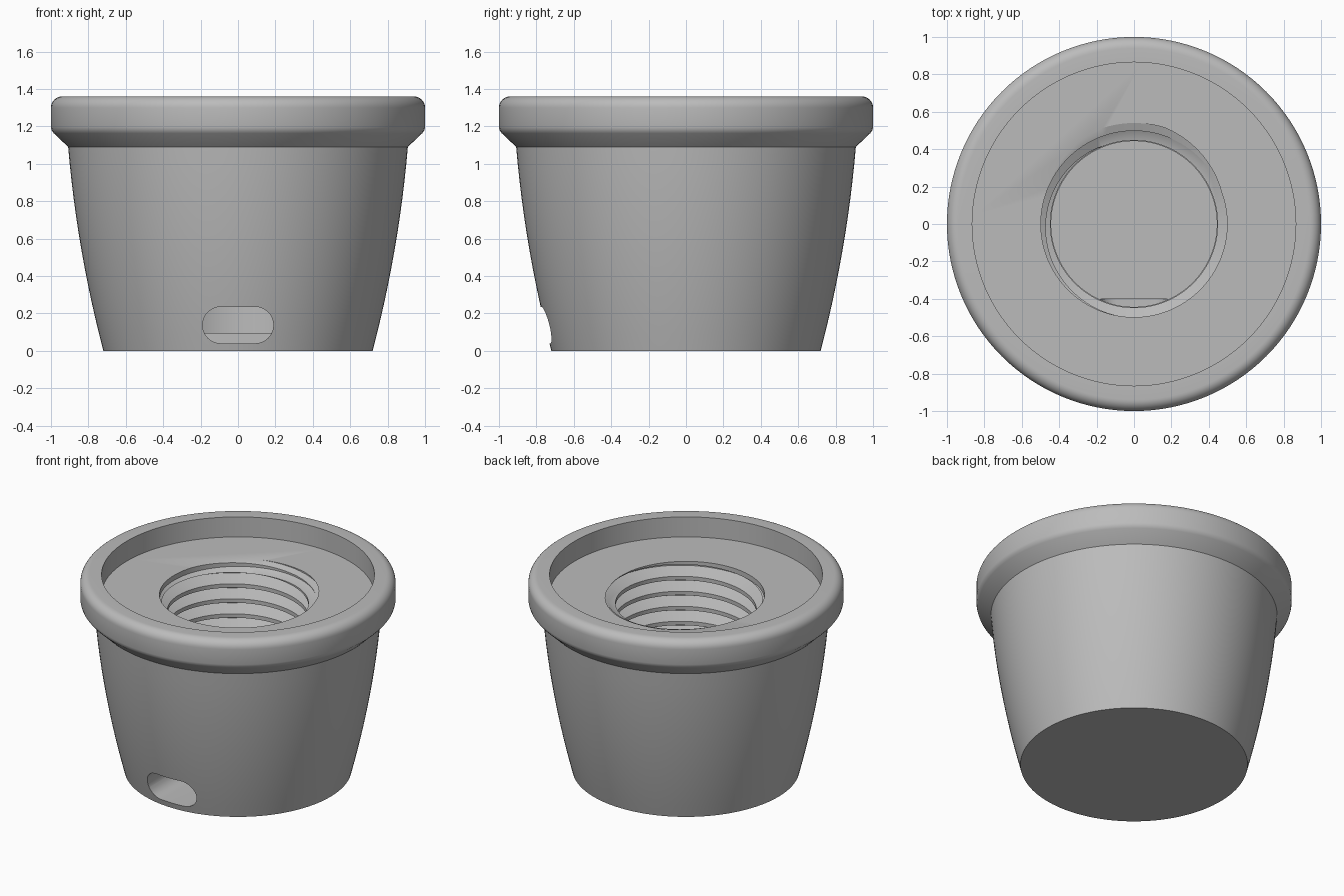
import bpy, bmesh, math

if "Cube" in bpy.data.objects:
    bpy.data.objects.remove(bpy.data.objects["Cube"], do_unlink=True)

SIDES = 128
RECESS_Z = 1.22      # floor of the shallow recess
FLOOR_Z = 0.095      # floor of the threaded bore
PITCH = 0.105


def material(name, rgb):
    mat = bpy.data.materials.new(name)
    mat.use_nodes = True
    color = (*rgb, 1)
    mat.diffuse_color = color
    mat.node_tree.nodes["Principled BSDF"].inputs["Base Color"].default_value = color
    return mat


grey = material("plain grey", (0.5, 0.5, 0.5))


def make_object(name, bm):
    bmesh.ops.recalc_face_normals(bm, faces=bm.faces)
    mesh = bpy.data.meshes.new(name)
    bm.to_mesh(mesh)
    bm.free()
    mesh.materials.append(grey)
    obj = bpy.data.objects.new(name, mesh)
    bpy.context.collection.objects.link(obj)
    return obj


def lathe(name, profile):
    """Closed solid from (radius, z) points, capped at both ends."""
    bm = bmesh.new()
    rings = []
    for r, z in profile:
        rings.append([bm.verts.new((r * math.cos(a), r * math.sin(a), z))
                      for a in (math.tau * i / SIDES for i in range(SIDES))])
    for low, high in zip(rings, rings[1:]):
        for i in range(SIDES):
            j = (i + 1) % SIDES
            bm.faces.new((low[i], low[j], high[j], high[i]))
    bm.faces.new(rings[0])
    bm.faces.new(rings[-1])
    return make_object(name, bm)


def slot_cutter():
    """Stadium outline extruded along y."""
    bm = bmesh.new()
    outline = []
    for side, start in ((1, -90), (-1, 90)):
        for k in range(17):
            a = math.radians(start + 180 * k / 16)
            outline.append((side * 0.092 + 0.0975 * math.cos(a),
                            0.1375 + 0.0975 * math.sin(a)))
    face = bm.faces.new([bm.verts.new((x, -1, z)) for x, z in outline])
    ext = bmesh.ops.extrude_face_region(bm, geom=[face], use_keep_orig=True)
    moved = [g for g in ext["geom"] if isinstance(g, bmesh.types.BMVert)]
    bmesh.ops.translate(bm, verts=moved, vec=(0, 0.6, 0))
    return make_object("slot_cutter", bm)


def thread_cutter():
    """Helical thread sheet, trimmed and capped into a solid."""
    profile = [(-0.05, 0.54), (0.05, 0.54), (0.37, 0.447), (0.63, 0.447), (0.95, 0.54)]
    steps, turns = 96, 16
    start = RECESS_Z - PITCH * 13.25
    bm = bmesh.new()
    previous = None
    for s in range(steps * turns + 1):
        a = math.tau * (s % steps) / steps
        column = [bm.verts.new((r * math.cos(a), r * math.sin(a),
                                start + PITCH * (s / steps + t)))
                  for t, r in profile]
        if previous:
            for k in range(len(profile) - 1):
                bm.faces.new((previous[k], column[k], column[k + 1], previous[k + 1]))
        previous = column
    bmesh.ops.remove_doubles(bm, verts=bm.verts, dist=1e-4)
    for z, direction in ((0.26, -1), (1.3, 1)):
        bmesh.ops.bisect_plane(bm, geom=bm.verts[:] + bm.edges[:] + bm.faces[:],
                               plane_co=(0, 0, z), plane_no=(0, 0, direction),
                               clear_outer=True)
    bmesh.ops.holes_fill(bm, edges=[e for e in bm.edges if e.is_boundary], sides=0)
    return make_object("thread_cutter", bm)


# Pot: bulging tapered wall, flared rim with rounded corners, shallow recess
wall = []
for k in range(13):
    t = k / 12
    wall.append((0.72 + 0.285 * t - 0.097 * t * t, 1.09 * t))
rim = [(0.985, 1.163), (0.996, 1.178), (1.0, 1.195)]
for k in range(9):
    a = math.radians(90 * k / 8)
    rim.append((0.94 + 0.06 * math.cos(a), 1.30 + 0.06 * math.sin(a)))
lip = [(0.865, 1.36), (0.865, RECESS_Z)]
pot = lathe("pot", wall + rim + lip)

# Bore: threaded shaft, plain lower chamber, countersink and drain slot
cutters = [
    thread_cutter(),
    lathe("chamber_cutter", [(0.443, FLOOR_Z), (0.443, 0.31)]),
    lathe("countersink_cutter", [(0.45, 1.16), (0.498, 1.185), (0.498, 1.31)]),
    slot_cutter(),
]
bpy.context.view_layer.objects.active = pot
for cutter in cutters:
    cutter.hide_render = True
    cut = pot.modifiers.new("cut", "BOOLEAN")
    cut.operation = "DIFFERENCE"
    cut.solver = "EXACT"
    cut.object = cutter
    bpy.ops.object.modifier_apply(modifier=cut.name)
    bpy.data.objects.remove(cutter, do_unlink=True)

bpy.ops.object.select_all(action="DESELECT")
pot.select_set(True)
bpy.ops.object.shade_smooth_by_angle(angle=math.radians(30))
